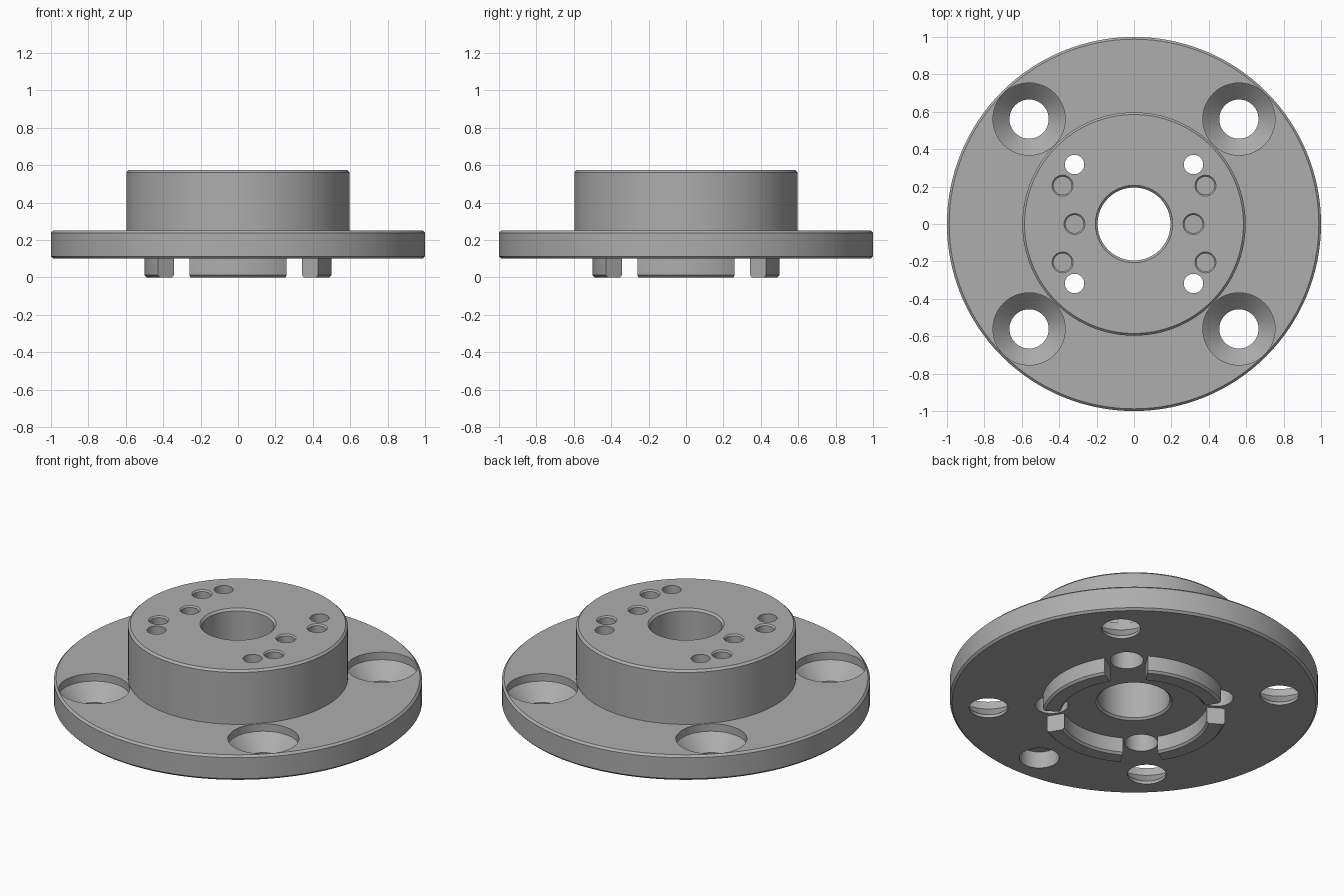
import bpy, bmesh, math

if "Cube" in bpy.data.objects:
    bpy.data.objects.remove(bpy.data.objects["Cube"])

metal = bpy.data.materials.new("machined_grey")
metal.diffuse_color = (0.42, 0.42, 0.42, 1)
metal.use_nodes = True
metal.node_tree.nodes["Principled BSDF"].inputs["Base Color"].default_value = metal.diffuse_color


def lathe(name, profile, loc=(0, 0), start=0.0, sweep=360.0, steps=128):
    """Revolve a closed (radius, z) outline around z; a partial sweep gets end caps."""
    bm = bmesh.new()
    full = sweep >= 360
    rings = []
    for i in range(steps if full else steps + 1):
        a = math.radians(start + sweep * i / steps)
        rings.append([bm.verts.new((loc[0] + r * math.cos(a), loc[1] + r * math.sin(a), z))
                      for r, z in profile])
    n = len(profile)
    for i in range(steps):
        p, q = rings[i], rings[(i + 1) % len(rings)]
        for k in range(n):
            if profile[k][0] == 0 and profile[(k + 1) % n][0] == 0:
                continue
            bm.faces.new((p[k], q[k], q[(k + 1) % n], p[(k + 1) % n]))
    if not full:
        bm.faces.new(rings[0])
        bm.faces.new(rings[-1][::-1])
    bmesh.ops.remove_doubles(bm, verts=bm.verts, dist=1e-5)
    bmesh.ops.recalc_face_normals(bm, faces=bm.faces)
    mesh = bpy.data.meshes.new(name)
    bm.to_mesh(mesh)
    bm.free()
    mesh.materials.append(metal)
    obj = bpy.data.objects.new(name, mesh)
    bpy.context.collection.objects.link(obj)
    return obj


# Flange, hub and centre bore as one turned outline
C = 0.012
body = lathe("flanged_hub", [
    (0.195, 0.1 + C), (0.195 + C, 0.1), (1 - C, 0.1), (1, 0.1 + C), (1, 0.25 - C), (1 - C, 0.25),
    (0.597, 0.25), (0.597, 0.573 - C), (0.597 - C, 0.573), (0.195 + C, 0.573), (0.195, 0.573 - C)])

# Hole cutters
cutters = []


def drill(name, x, y, outline):
    cutters.append(lathe(name, [(0, outline[0][1])] + outline + [(0, outline[-1][1])], (x, y), steps=48))


for sx in (-1, 1):
    for sy in (-1, 1):
        drill("countersunk_bolt_hole", sx * 0.561, sy * 0.561,
              [(0.105, 0.05), (0.105, 0.118), (0.193, 0.205), (0.193, 0.3)])
        drill("counterbored_screw_hole", sx * 0.318, sy * 0.318,
              [(0.09, 0.05), (0.09, 0.37), (0.052, 0.37), (0.052, 0.65)])
        drill("outer_pin_hole", sx * 0.382, sy * 0.205,
              [(0.048, 0.42), (0.048, 0.565), (0.057, 0.574), (0.057, 0.65)])
    drill("middle_pin_hole", sx * 0.318, 0,
          [(0.048, 0.42), (0.048, 0.565), (0.057, 0.574), (0.057, 0.65)])
drill("underside_locating_hole", 0, -0.8, [(0.108, 0.05), (0.108, 0.2)])

for cutter in cutters:
    cutter.hide_render = True
    mod = body.modifiers.new("cut", 'BOOLEAN')
    mod.operation, mod.solver, mod.object = 'DIFFERENCE', 'EXACT', cutter
    bpy.context.view_layer.objects.active = body
    bpy.ops.object.modifier_apply(modifier=mod.name)
    bpy.data.objects.remove(cutter)

# Four curved locating lugs under the flange
lugs = [lathe("locating_lug", [(0.4, 0.1), (0.5, 0.1), (0.5, C), (0.5 - C, 0), (0.4 + C, 0), (0.4, C)],
              start=90 * k - 31.3, sweep=62.6, steps=24) for k in range(4)]

for obj in [body] + lugs:
    bpy.ops.object.select_all(action='DESELECT')
    obj.select_set(True)
    bpy.context.view_layer.objects.active = obj
    bpy.ops.object.shade_smooth_by_angle(angle=math.radians(30))
